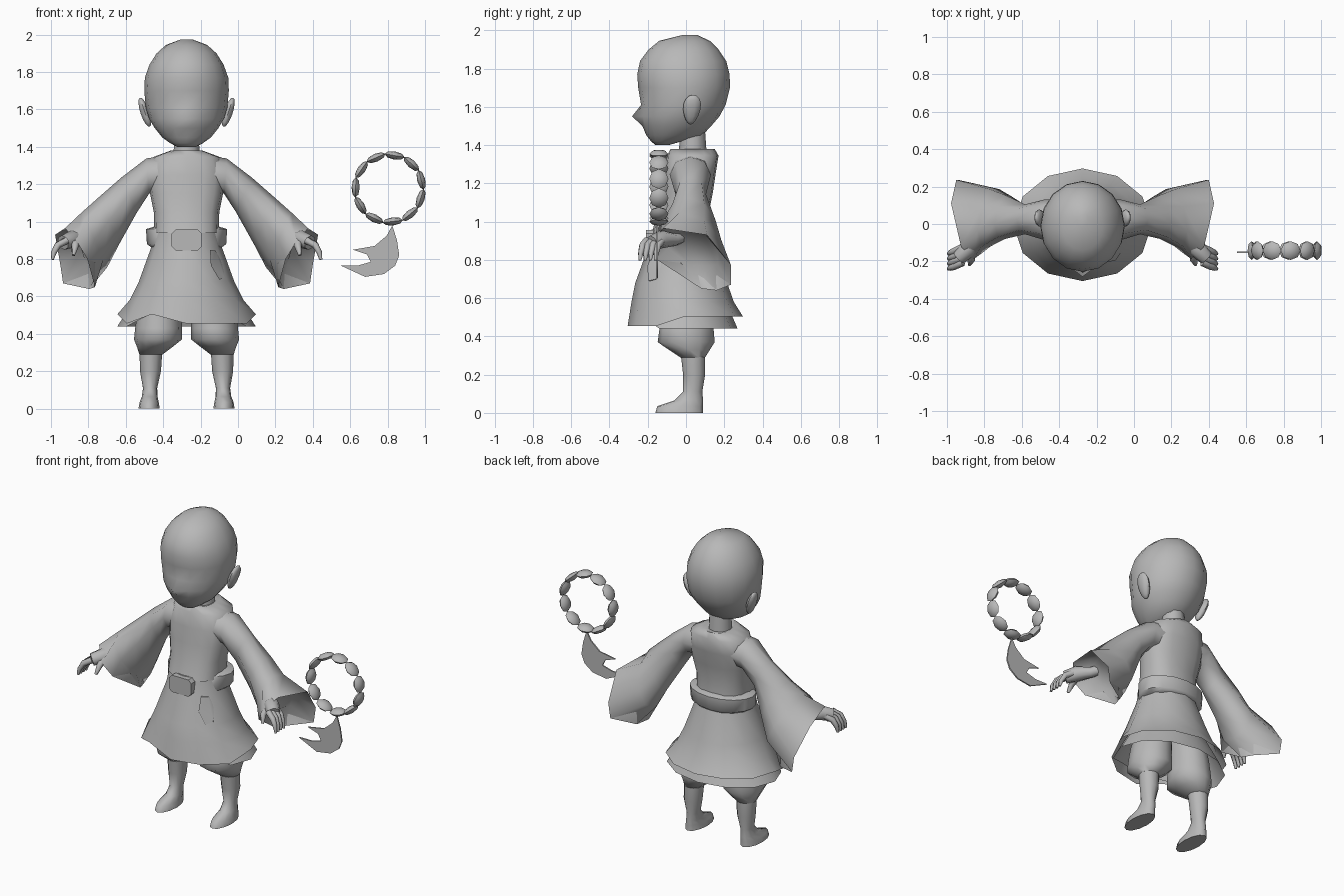
import bpy, bmesh, math
from mathutils import Vector, Matrix

cube = bpy.data.objects.get("Cube")
if cube:
    bpy.data.objects.remove(cube, do_unlink=True)

CX = -0.275  # centre line of the figure

mat = bpy.data.materials.new("plain grey")
mat.use_nodes = True
GREY = (0.48, 0.48, 0.48, 1)
mat.diffuse_color = GREY
mat.node_tree.nodes["Principled BSDF"].inputs["Base Color"].default_value = GREY


def finish(name, bm, angle=55):
    bmesh.ops.recalc_face_normals(bm, faces=bm.faces)
    me = bpy.data.meshes.new(name)
    bm.to_mesh(me)
    bm.free()
    me.materials.append(mat)
    me.shade_smooth()
    me.set_sharp_from_angle(angle=math.radians(angle))
    ob = bpy.data.objects.new(name, me)
    bpy.context.collection.objects.link(ob)
    return ob


def loft(name, rings, start=True, end=True, angle=55, edit=None):
    """Skin a list of equal-length rings, with optional end caps."""
    bm = bmesh.new()
    rows = [[bm.verts.new(p) for p in r] for r in rings]
    n = len(rows[0])
    for a, b in zip(rows, rows[1:]):
        for i in range(n):
            j = (i + 1) % n
            bm.faces.new((a[i], a[j], b[j], b[i]))
    if start:
        bm.faces.new(rows[0])
    if end:
        bm.faces.new(rows[-1])
    if edit:
        for v in bm.verts:
            edit(v.co)
    return finish(name, bm, angle)


def bulge(v, power):
    return math.copysign(abs(v) ** power, v)


def oval(z, rx, front, back, n=16, cx=CX, power=1):
    """Horizontal ring; a power below one makes it boxier."""
    cy, ry = (front + back) / 2, (back - front) / 2
    turn = [2 * math.pi * i / n for i in range(n)]
    return [Vector((cx + rx * bulge(math.sin(t), power), cy - ry * bulge(math.cos(t), power), z))
            for t in turn]


def tube(name, pts, radii, n=6):
    pts = [Vector(p) for p in pts]
    rings = []
    for i, (p, r) in enumerate(zip(pts, radii)):
        d = pts[min(i + 1, len(pts) - 1)] - pts[max(i - 1, 0)]
        q = d.to_track_quat('Z', 'Y')
        rings.append([p + q @ Vector((r * math.cos(t), r * math.sin(t), 0))
                      for t in (2 * math.pi * k / n for k in range(n))])
    return loft(name, rings, angle=75)


def plate(name, pts, thick):
    bm = bmesh.new()
    face = bm.faces.new([bm.verts.new(p) for p in pts])
    ext = bmesh.ops.extrude_face_region(bm, geom=[face])
    moved = [v for v in ext["geom"] if isinstance(v, bmesh.types.BMVert)]
    bmesh.ops.translate(bm, verts=moved, vec=(0, thick, 0))
    return finish(name, bm, 40)


# Head, with the nose pulled out of the front
def pull_nose(co):
    if co.y < -0.2 and abs(co.x - CX) < 0.02 and 1.54 < co.z < 1.56:
        co.y = -0.282


head = [(1.40, .05, -.16, -.09), (1.42, .088, -.183, -.02), (1.45, .13, -.207, .085),
        (1.50, .17, -.228, .132), (1.55, .2, -.24, .175), (1.61, .218, -.235, .207),
        (1.70, .226, -.25, .23), (1.77, .223, -.255, .228), (1.84, .198, -.24, .21),
        (1.90, .16, -.195, .17), (1.945, .11, -.14, .125), (1.975, .03, -.02, .06)]
loft("head", [oval(*r) for r in head], edit=pull_nose)
loft("neck", [oval(1.33, .075, -.04, .11, 10), oval(1.47, .068, -.03, .1, 10)])

# Tunic body
torso = [(1.37, .06, -.05, .11), (1.38, .085, -.08, .15), (1.345, .18, -.1, .17),
         (1.25, .205, -.115, .155), (1.15, .195, -.13, .14), (1.05, .175, -.145, .12),
         (.94, .172, -.18, .13)]
loft("tunic_body", [oval(*r, power=.8) for r in torso], angle=70)


# Skirt layers, outer hem stepped up over one leg
def notch(co):
    if co.z < .51 and co.y < -.1:
        co.z = .505 if -.2 < co.x - CX < -.1 else .455


skirt = [(.96, .168, -.18, .12), (.86, .19, -.2, .15), (.68, .255, -.265, .215),
         (.58, .305, -.285, .25), (.505, .37, -.305, .297)]
loft("skirt_outer", [oval(*r, 12) for r in skirt], end=False, edit=notch)


def raise_front(co):
    if co.z < .5 and co.y < -.15:
        co.z = .51


under = [(.72, .2, -.2, .16), (.58, .28, -.25, .21), (.44, .37, -.275, .27)]
loft("skirt_under", [oval(*r, 12) for r in under], end=False, edit=raise_front)

# Sash around sides and back, buckle and hanging tag
belt = [(.86, .185, -.165, .14), (.88, .212, -.15, .16), (.96, .217, -.14, .16), (.975, .17, -.13, .125)]
loft("sash", [oval(*r) for r in belt], angle=50)
buckle = [(CX + sx * a, -.208, .902 + sz * b) for sx, sz, a, b in
          ((-1, 1, .06, .055), (1, 1, .06, .055), (1, 1, .08, .035), (1, -1, .08, .035),
           (1, -1, .06, .055), (-1, -1, .06, .055), (-1, -1, .08, .035), (-1, 1, .08, .035))]
plate("buckle", buckle, .05)


def on_skirt(dx, z):
    k = (.86 - z) / .18
    rx, ry = .19 + .065 * k, .21 + .055 * k
    return (CX + dx, -ry * math.sqrt(max(0.05, 1 - (dx / rx) ** 2)) - .008, z)


tag = [(.125, .85), (.155, .845), (.195, .77), (.203, .70), (.175, .69), (.13, .765)]
plate("hanging_tag", [on_skirt(*p) for p in tag], .009)


# Sleeve rings: top and bottom points in x and z, then front, back and backward lean in y
def sleeve_ring(s, tx, tz, bx, bz, front, back, lean):
    ring = []
    for i in range(8):
        t = math.pi * i / 4
        k = (1 - math.cos(t)) / 2
        y = (front + back) / 2 - (back - front) / 2 * math.sin(t) + lean * (k - .5)
        ring.append(Vector((CX + s * (tx + (bx - tx) * k), y, tz + (bz - tz) * k)))
    return ring


CUFF = [(.65, -.12, .965), (.585, -.19, .89), (.53, -.15, .80), (.49, .08, .65),
        (.52, .16, .64), (.66, .235, .67), (.675, .236, .77), (.703, .11, .93)]
SLEEVE = [(.10, 1.355, .12, 1.16, -.085, .13, 0), (.215, 1.338, .20, 1.15, -.085, .13, 0),
          (.35, 1.235, .265, 1.05, -.055, .105, 0), (.47, 1.13, .36, .88, -.08, .155, .07),
          (.56, 1.05, .425, .755, -.12, .185, .13)]
SHIN = [(.33, .19, .062, -.03, .10), (.20, .193, .056, -.015, .10), (.11, .195, .038, -.015, .085),
        (.065, .197, .042, -.06, .09), (.035, .2, .051, -.15, .09), (0, .2, .057, -.16, .09)]
PANTS = [(.64, .12, .1, -.12, .13), (.50, .145, .12, -.13, .14), (.43, .15, .125, -.14, .145),
         (.37, .153, .128, -.148, .15), (.33, .17, .095, -.09, .125), (.29, .19, .062, -.03, .10)]

for side, s in (("left", 1), ("right", -1)):
    def pt(x, y, z):
        return Vector((CX + s * x, y, z))

    # Wide sleeve with a shallow opening
    cuff = [pt(*p) for p in CUFF]
    rings = [sleeve_ring(s, *r) for r in SLEEVE]
    pocket = [a.lerp(b, .5).lerp(pt(.5, .03, .9), .25) for a, b in zip(cuff, rings[-1])]
    loft(side + "_sleeve", rings + [cuff, pocket], angle=65)

    # Hand with curled fingers
    tube(side + "_hand", [pt(.47, .03, .94), pt(.56, -.06, .905), pt(.61, -.13, .908), pt(.66, -.18, .888)],
         [.03, .033, .048, .04], 8)
    for i in range(4):
        d = (i - 1.5) * .027
        tube(f"{side}_finger_{i + 1}", [pt(.64, -.165 + d, .9), pt(.688, -.187 + d, .875),
             pt(.71, -.196 + d, .835), pt(.718, -.2 + d, .797)], [.02, .019, .015, .008])
    tube(side + "_thumb", [pt(.60, -.14, .90), pt(.595, -.195, .87), pt(.605, -.218, .82)],
         [.025, .02, .009])

    # Baggy trouser leg, shin and foot
    for part, table in (("trouser", PANTS), ("shin_and_foot", SHIN)):
        loft(f"{side}_{part}", [oval(z, rx, f, b, 12, CX + s * dx) for z, dx, rx, f, b in table], angle=72)

    # Ear, wide at the top and narrow at the lobe
    bm = bmesh.new()
    bmesh.ops.create_uvsphere(bm, u_segments=10, v_segments=8, radius=1)
    for v in bm.verts:
        v.co.y *= 1 + .25 * v.co.z
        v.co.y += .15 * v.co.z
    bm.transform(Matrix.Translation(pt(.223, .03, 1.585)) @ Matrix.Rotation(s * .32, 4, 'Y')
                 @ Matrix.Diagonal((.025, .045, .082, 1)))
    finish(side + "_ear", bm)

# Bead ring: flattened beads facing outward
BEADS = 11
for i in range(BEADS):
    bm = bmesh.new()
    place = (Matrix.Translation((.807, -.142, 1.178)) @ Matrix.Rotation(2 * math.pi * (i + .3) / BEADS, 4, 'Y')
             @ Matrix.Translation((0, 0, .178)) @ Matrix.Diagonal((.054, .05, .022, 1)))
    bmesh.ops.create_uvsphere(bm, u_segments=8, v_segments=4, radius=1, matrix=place)
    finish(f"bead_{i + 1}", bm, 40)

# Forked tassel under the beads
tassel = [(.825, .98), (.85, .90), (.862, .82), (.84, .765), (.78, .72), (.68, .705),
          (.55, .765), (.64, .765), (.71, .785), (.69, .825), (.615, .85), (.73, .87), (.795, .925)]
plate("tassel", [(x, -.155, z) for x, z in tassel], .009)
